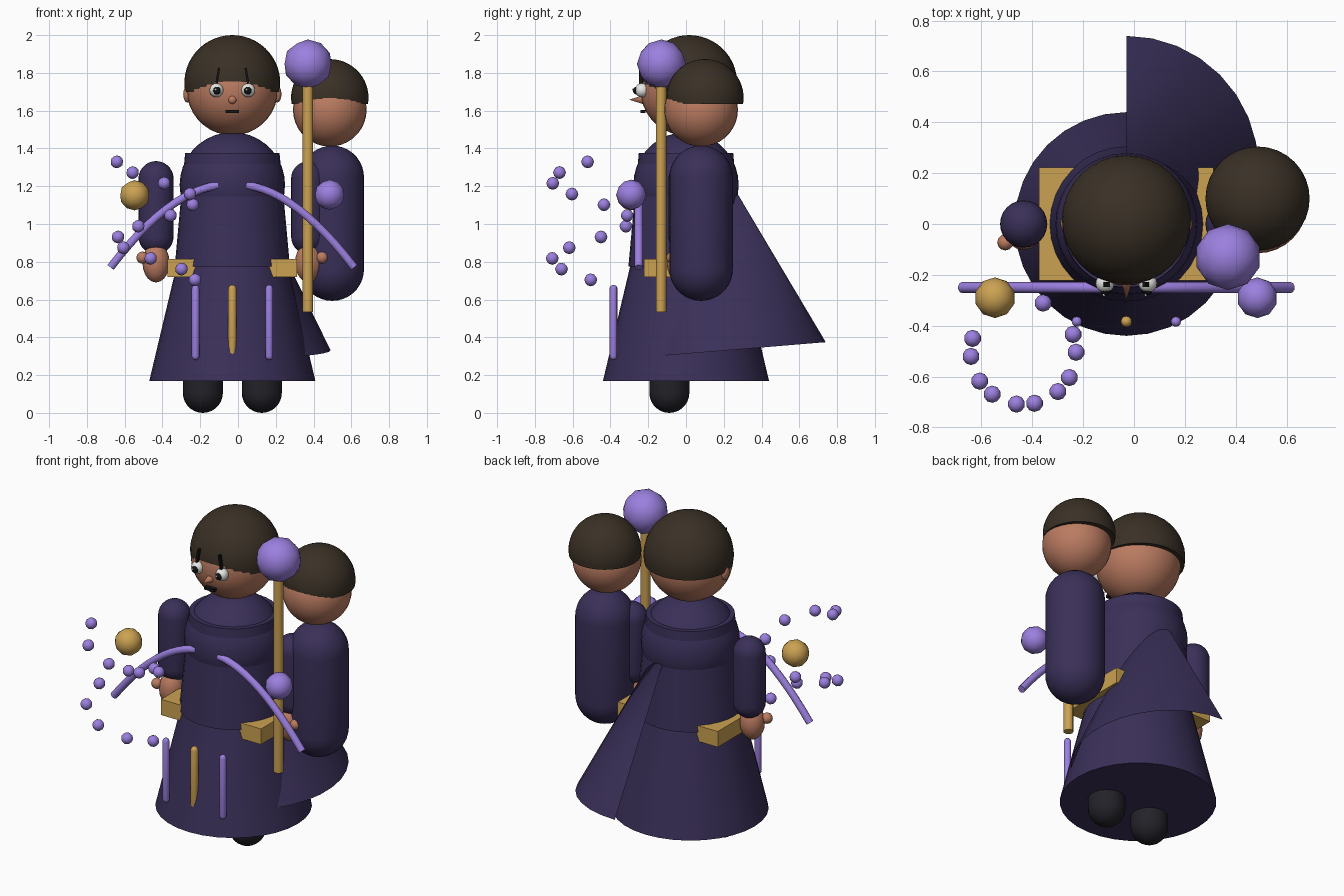
import bpy, bmesh, math
from mathutils import Matrix, Vector

if "Cube" in bpy.data.objects:
    bpy.data.objects.remove(bpy.data.objects["Cube"])

CX = -0.03  # symmetry plane of the main figure


def colour(name, r, g, b):
    m = bpy.data.materials.new(name)
    m.diffuse_color = (r, g, b, 1)
    m.use_nodes = True
    m.node_tree.nodes["Principled BSDF"].inputs["Base Color"].default_value = m.diffuse_color
    return m


ROBE = colour("dark violet cloth", 0.042, 0.029, 0.098)
SKIN = colour("warm skin", 0.50, 0.20, 0.12)
HAIR = colour("dark brown hair", 0.042, 0.030, 0.019)
LILAC = colour("lilac glow", 0.33, 0.215, 0.74)
GOLD = colour("gold", 0.60, 0.36, 0.085)
BOOT = colour("boot black", 0.016, 0.016, 0.022)
WHITE = colour("eye white", 0.82, 0.82, 0.80)
INK = colour("ink black", 0.008, 0.007, 0.007)


def finish(bm, name, mat, loc=(0, 0, 0), angle=40):
    bmesh.ops.recalc_face_normals(bm, faces=bm.faces)
    me = bpy.data.meshes.new(name)
    bm.to_mesh(me)
    bm.free()
    me.materials.append(mat)
    ob = bpy.data.objects.new(name, me)
    ob.location = loc
    bpy.context.collection.objects.link(ob)
    bpy.ops.object.select_all(action='DESELECT')
    ob.select_set(True)
    bpy.context.view_layer.objects.active = ob
    bpy.ops.object.shade_smooth_by_angle(angle=math.radians(angle))
    return ob


def lathe(name, mat, profile, loc, segs=32):
    """Turn (radius, height) points around z; profile ends get closed on the axis."""
    pts = [(0, profile[0][1])] + list(profile) + [(0, profile[-1][1])]
    bm = bmesh.new()
    vs = [bm.verts.new((r, 0, z)) for r, z in pts]
    es = [bm.edges.new(p) for p in zip(vs, vs[1:])]
    bmesh.ops.spin(bm, geom=vs + es, cent=(0, 0, 0), axis=(0, 0, 1),
                   angle=2 * math.pi, steps=segs)
    bmesh.ops.remove_doubles(bm, verts=bm.verts, dist=1e-5)
    return finish(bm, name, mat, loc)


def arc(r, z, a0, a1, n=10):
    """Profile points of a circle between two elevations in degrees."""
    out = []
    for i in range(n + 1):
        a = math.radians(a0 + (a1 - a0) * i / n)
        out.append((max(r * math.cos(a), 0), z + r * math.sin(a)))
    return out


def capsule(name, mat, x, y, z0, z1, r, segs=24, n=7):
    return lathe(name, mat, arc(r, z0 + r, -90, 0, n) + arc(r, z1 - r, 0, 90, n), (x, y, 0), segs)


def ball(name, mat, loc, r, scale=(1, 1, 1), segs=24):
    bm = bmesh.new()
    bmesh.ops.create_uvsphere(bm, u_segments=segs, v_segments=segs // 2 + 2, radius=r)
    bmesh.ops.scale(bm, vec=scale, verts=bm.verts)
    return finish(bm, name, mat, loc, 60)


def orb(name, mat, loc, r, sub=2):
    bm = bmesh.new()
    bmesh.ops.create_icosphere(bm, subdivisions=sub, radius=r)
    return finish(bm, name, mat, loc, 60)


def box(name, mat, loc, size, roll=0):
    bm = bmesh.new()
    bmesh.ops.create_cube(bm, size=1)
    bmesh.ops.scale(bm, vec=size, verts=bm.verts)
    bmesh.ops.rotate(bm, matrix=Matrix.Rotation(roll, 3, 'Y'), verts=bm.verts)
    return finish(bm, name, mat, loc)


def tube(name, mat, pts, r, sides=10):
    """Round tube along points that lie in one plane of constant y."""
    bm = bmesh.new()
    rings = []
    for i, p in enumerate(pts):
        t = (pts[min(i + 1, len(pts) - 1)] - pts[max(i - 1, 0)]).normalized()
        u = Vector((0, 1, 0))
        v = t.cross(u)
        rings.append([bm.verts.new(p + r * (u * math.cos(a) + v * math.sin(a)))
                      for a in (2 * math.pi * k / sides for k in range(sides))])
    for a, b in zip(rings, rings[1:]):
        for k in range(sides):
            j = (k + 1) % sides
            bm.faces.new((a[k], a[j], b[j], b[k]))
    bm.faces.new(rings[0])
    bm.faces.new(rings[-1])
    return finish(bm, name, mat)


# Robe: skirt, torso and rounded shoulders
lathe("skirt", ROBE, [(0.44, 0.168), (0.29, 0.80)], (CX, 0, 0))
lathe("torso", ROBE, [(0.305, 0.775), (0.25, 1.375)], (CX, 0, 0))
ball("shoulders", ROBE, (CX, 0, 1.207), 0.279, segs=32)
box("belt_block", GOLD, (CX, 0, 0.767), (0.686, 0.443, 0.097))

# Half-cone cape, leaning back from inside the torso, open underneath
bm = bmesh.new()
apex = bm.verts.new((0, 0.13, 1.40))
rim = []
for i in range(17):
    a = math.pi / 2 - math.pi * i / 16
    y = 0.22 + 0.52 * math.sin(a)
    rim.append(bm.verts.new((0.52 * math.cos(a), y, 0.313 + 0.083 * y)))
for a, b in zip(rim, rim[1:]):
    bm.faces.new((apex, a, b))
finish(bm, "cape", ROBE, (CX, 0, 0))

# Head and hair caps of both figures
ball("head", SKIN, (CX, 0, 1.71), 0.241, segs=32)
lathe("hair", HAIR, arc(0.254, 0, -11, 90, 14), (CX, 0.017, 1.746))
ball("companion_head", SKIN, (0.486, 0.08, 1.605), 0.195, segs=32)
lathe("companion_hair", HAIR, arc(0.205, 0, -9, 90, 14), (0.486, 0.10, 1.668))
capsule("companion_body", ROBE, 0.499, 0.08, 0.593, 1.415, 0.168, 32, 9)

# Nose and mouth
bm = bmesh.new()
bmesh.ops.create_cone(bm, segments=14, radius1=0.028, radius2=0, depth=0.09, cap_ends=True)
bmesh.ops.rotate(bm, matrix=Matrix.Rotation(math.pi / 2, 3, 'X'), verts=bm.verts)
finish(bm, "nose", SKIN, (CX, -0.256, 1.658))
box("mouth", INK, (CX, -0.228, 1.595), (0.07, 0.025, 0.017))

# Everything that comes in mirrored pairs
for side, s in (("left", -1), ("right", 1)):
    def mx(d):
        return CX + s * d
    ball(side + "_eye", WHITE, (mx(0.084), -0.233, 1.708), 0.037, segs=16)
    ball(side + "_pupil", INK, (mx(0.082), -0.26, 1.706), 0.021, segs=12)
    ball(side + "_eye_glint", WHITE, (mx(0.082) - 0.006, -0.279, 1.711), 0.006, segs=8)
    box(side + "_brow", INK, (mx(0.077), -0.238, 1.785), (0.012, 0.02, 0.085), -s * 0.16)
    ball(side + "_ear", SKIN, (mx(0.238), 0, 1.687), 0.044, (0.5, 0.7, 1), 16)
    capsule(side + "_boot", BOOT, mx(0.156), -0.088, 0.0, 0.45, 0.106)
    capsule(side + "_arm", ROBE, mx(0.404), 0, 0.84, 1.333, 0.093)
    ball(side + "_hand", SKIN, (mx(0.404), -0.03, 0.795), 0.072, (1, 1, 1.45), 16)
    ball(side + "_thumb", SKIN, (mx(0.476), -0.072, 0.822), 0.032, segs=12)
    capsule(side + "_skirt_stripe", LILAC, mx(0.195), -0.384, 0.28, 0.678, 0.02, 12, 3)
    # Drooping arc in front of the chest: quadratic curve
    p0, p1, p2 = (Vector((mx(d), -0.25, z)) for d, z in ((0.075, 1.205), (0.34, 1.17), (0.645, 0.77)))
    pts = []
    for i in range(13):
        t = i / 12
        pts.append(p0 * (1 - t) ** 2 + p1 * 2 * t * (1 - t) + p2 * t * t)
    tube(side + "_arc", LILAC, pts, 0.022)

capsule("centre_skirt_stripe", GOLD, CX, -0.384, 0.28, 0.678, 0.022, 12, 3)

# Staff with its orb, and the two floating orbs
lathe("staff", GOLD, [(0.028, 0.534), (0.028, 1.80)], (0.37, -0.132, 0), 12)
orb("staff_orb", LILAC, (0.37, -0.13, 1.847), 0.13)
orb("lilac_orb", LILAC, (0.485, -0.29, 1.155), 0.08)
orb("gold_orb", GOLD, (-0.547, -0.29, 1.152), 0.08)

# Spiral of floating beads
for i in range(12):
    a = math.radians(185 + 48.6 * i)
    orb("bead_%02d" % (i + 1), LILAC,
        (-0.435 + 0.207 * math.cos(a), -0.503 + 0.207 * math.sin(a), 1.329 - 0.0568 * i), 0.034)
